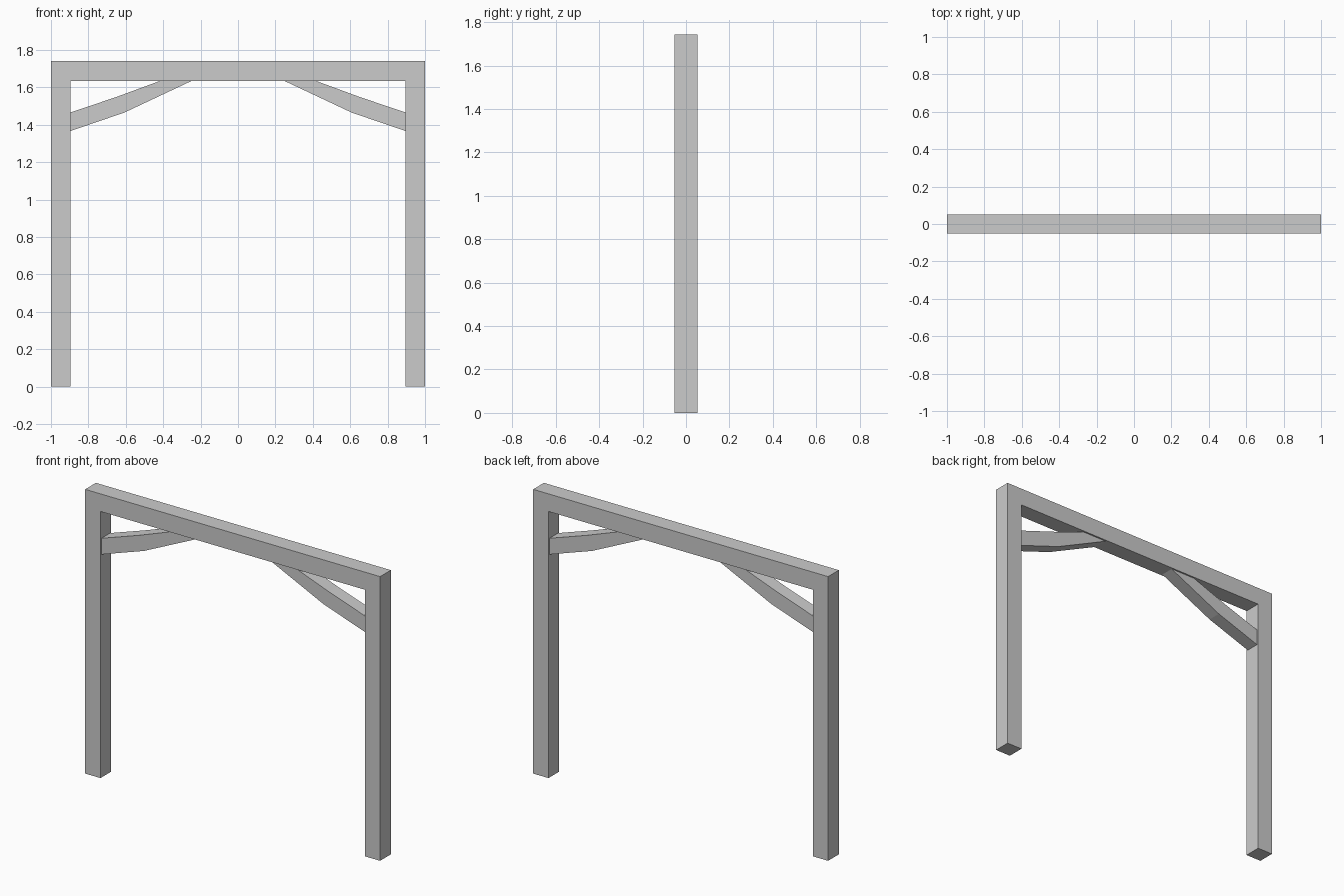
import bpy, bmesh

if "Cube" in bpy.data.objects:
    bpy.data.objects.remove(bpy.data.objects["Cube"])


def extrude_profile(name, points, half_depth):
    """Extrude a front-view (x, z) outline evenly along y."""
    bm = bmesh.new()
    face = bm.faces.new([bm.verts.new((x, -half_depth, z)) for x, z in points])
    result = bmesh.ops.extrude_face_region(bm, geom=[face])
    verts = [g for g in result["geom"] if isinstance(g, bmesh.types.BMVert)]
    bmesh.ops.translate(bm, verts=verts, vec=(0, 2 * half_depth, 0))
    bmesh.ops.recalc_face_normals(bm, faces=bm.faces)
    mesh = bpy.data.meshes.new(name)
    bm.to_mesh(mesh)
    bm.free()
    obj = bpy.data.objects.new(name, mesh)
    bpy.context.collection.objects.link(obj)
    return obj


HEIGHT, BEAM_BOTTOM, INNER_X = 1.742, 1.634, 0.896

# Two posts joined by the top beam in one continuous outline
extrude_profile("post_and_beam_frame", [
    (-1, 0), (-INNER_X, 0), (-INNER_X, BEAM_BOTTOM), (INNER_X, BEAM_BOTTOM),
    (INNER_X, 0), (1, 0), (1, HEIGHT), (-1, HEIGHT)], 0.052)

# Bent corner braces, slightly thinner than the frame
brace = [(INNER_X, 1.367), (INNER_X, 1.466), (0.645, 1.551),
         (0.42, BEAM_BOTTOM), (0.25, BEAM_BOTTOM), (0.607, 1.466)]
for side, label in ((-1, "left"), (1, "right")):
    extrude_profile(label + "_brace", [(side * x, z) for x, z in brace], 0.042)
